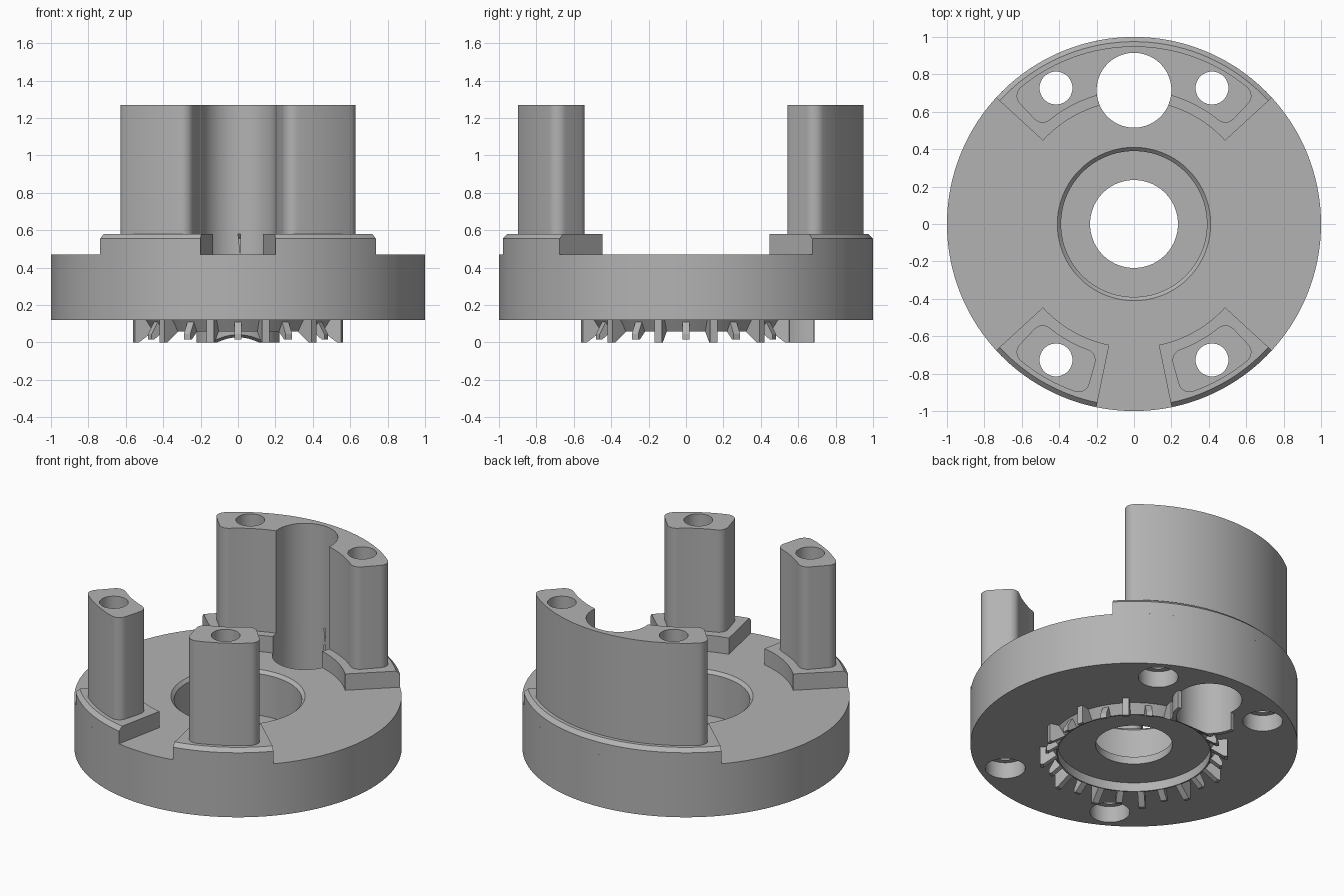
import bpy, bmesh
from math import sin, cos, asin, hypot, radians, degrees, pi
from mathutils import Vector

old = bpy.data.objects.get("Cube")
if old:
    bpy.data.objects.remove(old)

grey = bpy.data.materials.new("plain_grey")
grey.use_nodes = True
colour = (0.45, 0.45, 0.45, 1)
grey.diffuse_color = colour
grey.node_tree.nodes["Principled BSDF"].inputs["Base Color"].default_value = colour


def polar(r, deg, z=0.0):
    return Vector((r * cos(radians(deg)), r * sin(radians(deg)), z))


def finish(bm, name):
    bmesh.ops.recalc_face_normals(bm, faces=bm.faces[:])
    mesh = bpy.data.meshes.new(name)
    bm.to_mesh(mesh)
    bm.free()
    mesh.materials.append(grey)
    obj = bpy.data.objects.new(name, mesh)
    bpy.context.collection.objects.link(obj)
    return obj


def add_prism(bm, points, direction):
    """Extrude a flat polygon along a vector into a closed solid."""
    low = [bm.verts.new(p) for p in points]
    high = [bm.verts.new(p + direction) for p in points]
    bm.faces.new(low)
    bm.faces.new(high[::-1])
    n = len(points)
    for i in range(n):
        j = (i + 1) % n
        bm.faces.new((low[i], low[j], high[j], high[i]))


def sweep(name, profile, start=0, end=360, steps=128):
    """Turn a closed (radius, z) profile around the z axis."""
    bm = bmesh.new()
    full = end - start == 360
    rings = []
    for i in range(steps if full else steps + 1):
        a = start + (end - start) * i / steps
        rings.append([bm.verts.new(polar(r, a, z)) for r, z in profile])
    n = len(profile)
    for i in range(steps):
        one, two = rings[i], rings[(i + 1) % len(rings)]
        for k in range(n):
            m = (k + 1) % n
            bm.faces.new((one[k], one[m], two[m], two[k]))
    if not full:
        bm.faces.new(rings[0])
        bm.faces.new(rings[-1])
    return finish(bm, name)


def rounded_sector(inner, outer, start, end, rc, steps):
    """Outline of a ring sector with four rounded corners."""
    d_out = degrees(asin(rc / (outer - rc)))
    d_in = degrees(asin(rc / (inner + rc)))

    def corner(r, a, d0, d1):
        return [polar(r, a) + polar(rc, d0 + (d1 - d0) * i / 8) for i in range(9)]

    def arc(r, a0, a1):
        return [polar(r, a0 + (a1 - a0) * i / steps) for i in range(1, steps)]

    a, b = start + d_out, end - d_out
    c, d = end - d_in, start + d_in
    return (corner(outer - rc, a, start - 90, a) + arc(outer, a, b)
            + corner(outer - rc, b, b, end + 90)
            + corner(inner + rc, c, end + 90, c + 180) + arc(inner, c, d)
            + corner(inner + rc, d, d + 180, start + 270))


def cylinder(name, x, y, radius, bottom, top, segments=64):
    bm = bmesh.new()
    ring = [polar(radius, 360 * i / segments) + Vector((x, y, bottom))
            for i in range(segments)]
    add_prism(bm, ring, Vector((0, 0, top - bottom)))
    return finish(bm, name)


# Main measurements
BOTTOM, DECK, PAD_TOP, TOP = 0.12, 0.47, 0.58, 1.27
PORT_Y, PORT_R = 0.715, 0.2
SCREW = (0.417, 0.727)

# Cutters: large port, screw holes and their counterbores
port = cylinder("port_cutter", 0, PORT_Y, PORT_R, -1, 2, 96)
screws = []
for sx in (1, -1):
    for sy in (1, -1):
        x, y = sx * SCREW[0], sy * SCREW[1]
        screws.append(cylinder("screw_cutter", x, y, 0.088, -1, 2, 48))
        screws.append(cylinder("counterbore_cutter", x, y, 0.122, -1, 0.23, 48))
for cutter in [port] + screws:
    cutter.hide_render = True


def cut(obj, cutters):
    bpy.context.view_layer.objects.active = obj
    for c in cutters:
        mod = obj.modifiers.new("cut", 'BOOLEAN')
        mod.operation, mod.solver, mod.object = 'DIFFERENCE', 'EXACT', c
        bpy.ops.object.modifier_apply(modifier=mod.name)
    return obj


smooth = []

# Round base with stepped centre bore
base = sweep("round_base", [(0.235, BOTTOM), (1, BOTTOM), (1, DECK), (0.41, DECK),
                            (0.39, 0.45), (0.39, 0.17), (0.235, 0.17)])
smooth.append(cut(base, [port] + screws))

# Raised pads with a chamfered rim, and the posts standing on them
pad = [(0.66, DECK), (1, DECK), (1, 0.555), (0.975, PAD_TOP), (0.66, PAD_TOP)]
for name, start, end, steps in (("back", 42.5, 137.5, 36),
                                ("front_left", 281.6, 317.5, 16),
                                ("front_right", 222.5, 258.4, 16)):
    cutters = [port] + screws if name == "back" else screws
    smooth.append(cut(sweep(name + "_pad", pad, start, end, steps), cutters))
    inset = 4
    outline = rounded_sector(0.715, 0.95, start + inset, end - inset, 0.06, steps)
    bm = bmesh.new()
    add_prism(bm, [p + Vector((0, 0, PAD_TOP)) for p in outline],
              Vector((0, 0, TOP - PAD_TOP)))
    smooth.append(cut(finish(bm, name + "_post"), cutters))

# Thin ring under the base with a sloped outer side
ring = sweep("gear_ring", [(0.466, BOTTOM), (0.466, 0.06), (0.475, 0.06), (0.515, BOTTOM)])
smooth.append(cut(ring, [port]))

# Teeth, alternating long and short
long_tooth = [(0.47, BOTTOM), (0.47, 0.06), (0.555, 0), (0.575, 0), (0.575, BOTTOM)]
short_tooth = [(0.47, BOTTOM), (0.47, 0.06), (0.53, 0.015), (0.545, 0.015),
               (0.545, 0.045), (0.5, BOTTOM)]
bm = bmesh.new()
for i in range(24):
    if i == 6:
        continue
    side = polar(0.04, i * 15 + 90)
    shape = long_tooth if i % 2 else short_tooth
    add_prism(bm, [polar(r, i * 15, z) - side / 2 for r, z in shape], side)
cut(finish(bm, "gear_teeth"), [port])

# Half collar around the port, trimmed by the slope of the teeth
collar = sweep("port_collar", [(PORT_R, 0), (PORT_R + 0.025, 0),
                               (PORT_R + 0.025, BOTTOM), (PORT_R, BOTTOM)], 188, 352, 40)
for v in collar.data.vertices:
    v.co.y += PORT_Y
    if v.co.z < 0.06:
        v.co.z = max(0, (0.56 - hypot(v.co.x, v.co.y)) * 0.6)
smooth.append(collar)

# Smooth the round walls, keep edges sharp, drop the cutters
for cutter in [port] + screws:
    bpy.data.objects.remove(cutter)
bpy.ops.object.select_all(action='DESELECT')
for obj in smooth:
    obj.select_set(True)
bpy.context.view_layer.objects.active = base
bpy.ops.object.shade_smooth_by_angle(angle=pi / 6)
